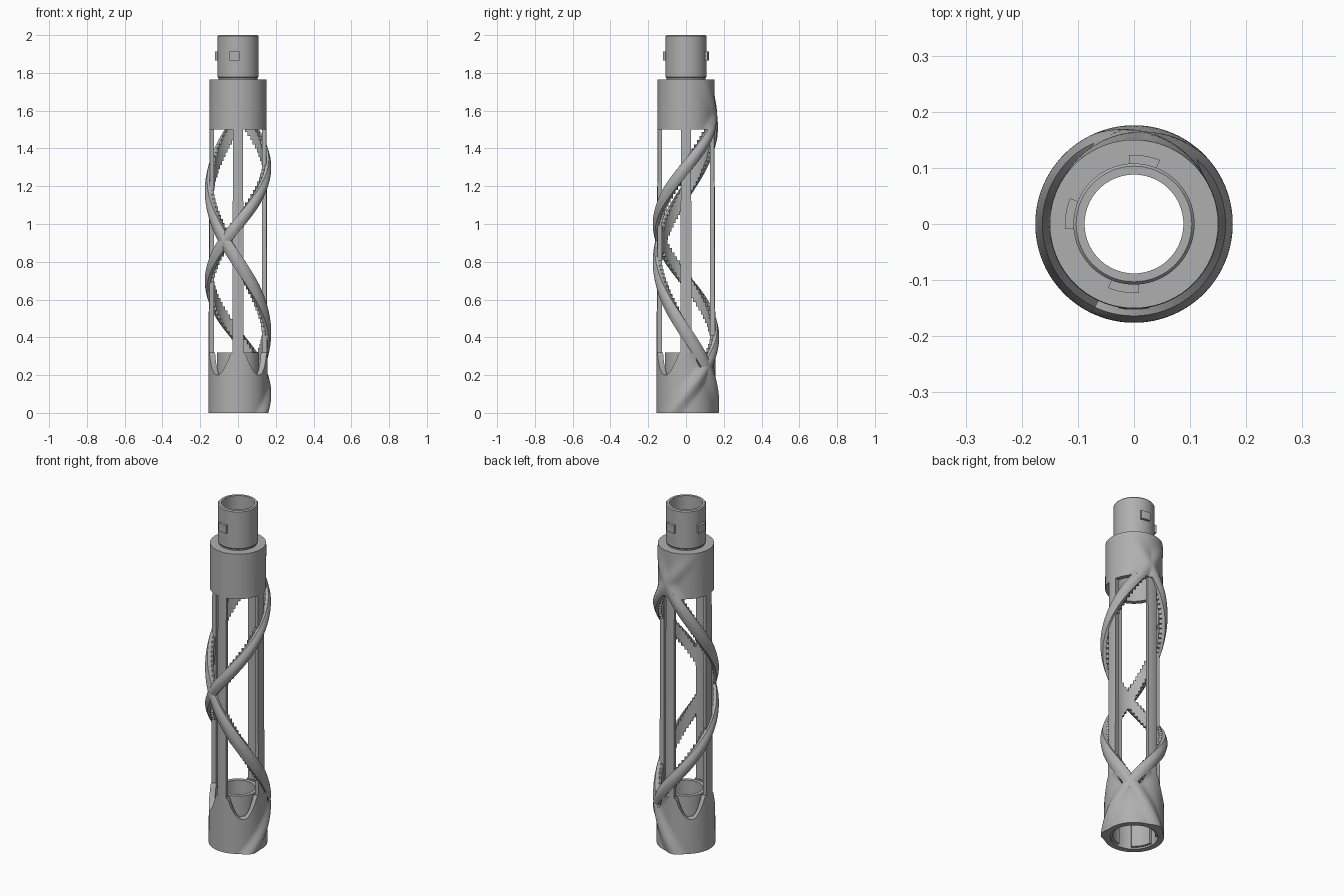
import bpy
import bmesh
from math import cos, sin, pi, radians

cube = bpy.data.objects.get("Cube")
if cube:
    bpy.data.objects.remove(cube)

gray = bpy.data.materials.new("plain gray")
gray.use_nodes = True
color = (0.43, 0.43, 0.43, 1)
gray.diffuse_color = color
gray.node_tree.nodes["Principled BSDF"].inputs["Base Color"].default_value = color

COLLAR_LOW, COLLAR_TOP, CUFF = 1.5, 1.765, 0.32


def polar(r, deg, z):
    return (r * cos(radians(deg)), r * sin(radians(deg)), z)


def finish(bm, name, angle=35):
    bmesh.ops.recalc_face_normals(bm, faces=bm.faces)
    mesh = bpy.data.meshes.new(name)
    bm.to_mesh(mesh)
    bm.free()
    mesh.materials.append(gray)
    obj = bpy.data.objects.new(name, mesh)
    bpy.context.collection.objects.link(obj)
    bpy.ops.object.select_all(action='DESELECT')
    obj.select_set(True)
    bpy.context.view_layer.objects.active = obj
    bpy.ops.object.shade_smooth_by_angle(angle=radians(angle))
    return obj


def add_shell(bm, nu, nv, outer, inner, wrap):
    """Closed solid between two skins given as functions of u, v in 0..1."""
    cols = nu if wrap else nu + 1
    skins = [[[bm.verts.new(f(i / nu, j / nv)) for j in range(nv + 1)]
              for i in range(cols)] for f in (outer, inner)]
    a, b = skins
    for i in range(nu):
        k = (i + 1) % cols
        for s in skins:
            for j in range(nv):
                bm.faces.new((s[i][j], s[k][j], s[k][j + 1], s[i][j + 1]))
        for j in (0, nv):
            bm.faces.new((a[i][j], a[k][j], b[k][j], b[i][j]))
    if not wrap:
        for i in (0, nu):
            for j in range(nv):
                bm.faces.new((a[i][j], a[i][j + 1], b[i][j + 1], b[i][j]))


def add_arc(bm, r_in, r_out, start, end, z0, z1):
    n = max(2, int((end - start) / 4))
    add_shell(bm, n, 1,
              lambda u, v: polar(r_out, start + (end - start) * u, z0 + (z1 - z0) * v),
              lambda u, v: polar(r_in, start + (end - start) * u, z0 + (z1 - z0) * v), False)


def lathe(name, profile, steps=96):
    bm = bmesh.new()
    rings = [[bm.verts.new(polar(r, 360 * i / steps, z)) for r, z in profile]
             for i in range(steps)]
    for i in range(steps):
        a, b = rings[i], rings[(i + 1) % steps]
        for j in range(len(profile)):
            k = (j + 1) % len(profile)
            bm.faces.new((a[j], b[j], b[k], a[k]))
    return finish(bm, name)


# Body taper and the two raised helices of opposite twist
def body_r(z):
    return 0.157 - 0.004 * z


def helix_a(z):
    return 300 * z - 30


def helix_b(z):
    return 462 - 240 * z


def ridge(off, z):
    off = min(abs(off) / 27, 1)
    fade = min(1, max(0, (COLLAR_TOP - z) / 0.32))
    return (0.176 - body_r(z)) * fade * cos(off * pi / 2) ** 2


def surface_r(deg, z):
    return body_r(z) + max(ridge((deg - h(z) + 180) % 360 - 180, z)
                           for h in (helix_a, helix_b))


# Base cuff with scooped rim between the struts
def cuff_top(deg):
    off = abs((deg % 90) - 45)
    return min(CUFF, 0.2 + 0.12 * (off / 31) ** 2)


bm = bmesh.new()
add_shell(bm, 144, 24,
          lambda u, v: polar(surface_r(360 * u, v * cuff_top(360 * u)), 360 * u, v * cuff_top(360 * u)),
          lambda u, v: polar(0.125, 360 * u, v * cuff_top(360 * u)), True)
finish(bm, "base_cuff")

# Socket lining with three lug slots, and the inner stop ring above it
bm = bmesh.new()
for k in (75, 165, 255):
    gap = 90 if k < 255 else 180
    add_arc(bm, 0.112, 0.127, k + 18, k + gap - 18, 0.01, 0.19)
finish(bm, "socket_lining")
lathe("socket_ring", [(0.127, 0.17), (0.127, 0.2), (0.112, 0.2), (0.112, CUFF),
                      (0.09, CUFF), (0.09, 0.17)])

# Upper collar and its top plate
bm = bmesh.new()


def collar_z(v):
    return COLLAR_LOW + (COLLAR_TOP - COLLAR_LOW) * v


add_shell(bm, 144, 16,
          lambda u, v: polar(surface_r(360 * u, collar_z(v)), 360 * u, collar_z(v)),
          lambda u, v: polar(0.125, 360 * u, collar_z(v)), True)
finish(bm, "upper_collar")
lathe("collar_plate", [(0.126, 1.7), (0.126, COLLAR_TOP), (0.088, COLLAR_TOP), (0.088, 1.7)])

# Neck tube with chamfered rim, and three bayonet lugs
lathe("neck_tube", [(0.103, COLLAR_TOP - 0.02), (0.103, 1.772), (0.108, 1.778), (0.108, 1.994),
                    (0.103, 2.0), (0.088, 2.0), (0.088, COLLAR_TOP - 0.02)])
bm = bmesh.new()
for k in (81, 171, 261):
    add_arc(bm, 0.1, 0.123, k - 13, k + 13, 1.865, 1.912)
finish(bm, "bayonet_lugs")

# Four vertical struts
bm = bmesh.new()
for k in range(4):
    add_shell(bm, 6, 1,
              lambda u, v: polar(body_r(0.3 + 1.22 * v), 90 * k - 10.5 + 21 * u, 0.3 + 1.22 * v),
              lambda u, v: polar(0.128, 90 * k - 10.5 + 21 * u, 0.3 + 1.22 * v), False)
finish(bm, "struts")

# Helical ribs: smooth ridge outside, stepped backing inside
HALF = 14
for name, helix in (("left", helix_a), ("right", helix_b)):
    bm = bmesh.new()

    def rib_z(v):
        return 0.15 + 1.38 * v

    def rib_off(u):
        return HALF * (2 * u - 1)

    add_shell(bm, 12, 110,
              lambda u, v: polar(body_r(rib_z(v)) + ridge(rib_off(u), rib_z(v)),
                                 helix(rib_z(v)) + rib_off(u), rib_z(v)),
              lambda u, v: polar(0.145, helix(rib_z(v)) + rib_off(u), rib_z(v)), False)
    finish(bm, name + "_helix_rib", 50)

    bm = bmesh.new()
    step = 0.022
    for i in range(60):
        z = 0.19 + i * step
        mid = helix(z + step / 2)
        add_arc(bm, 0.132, 0.148, mid - HALF, mid + HALF, z, z + step)
    finish(bm, name + "_helix_steps")
